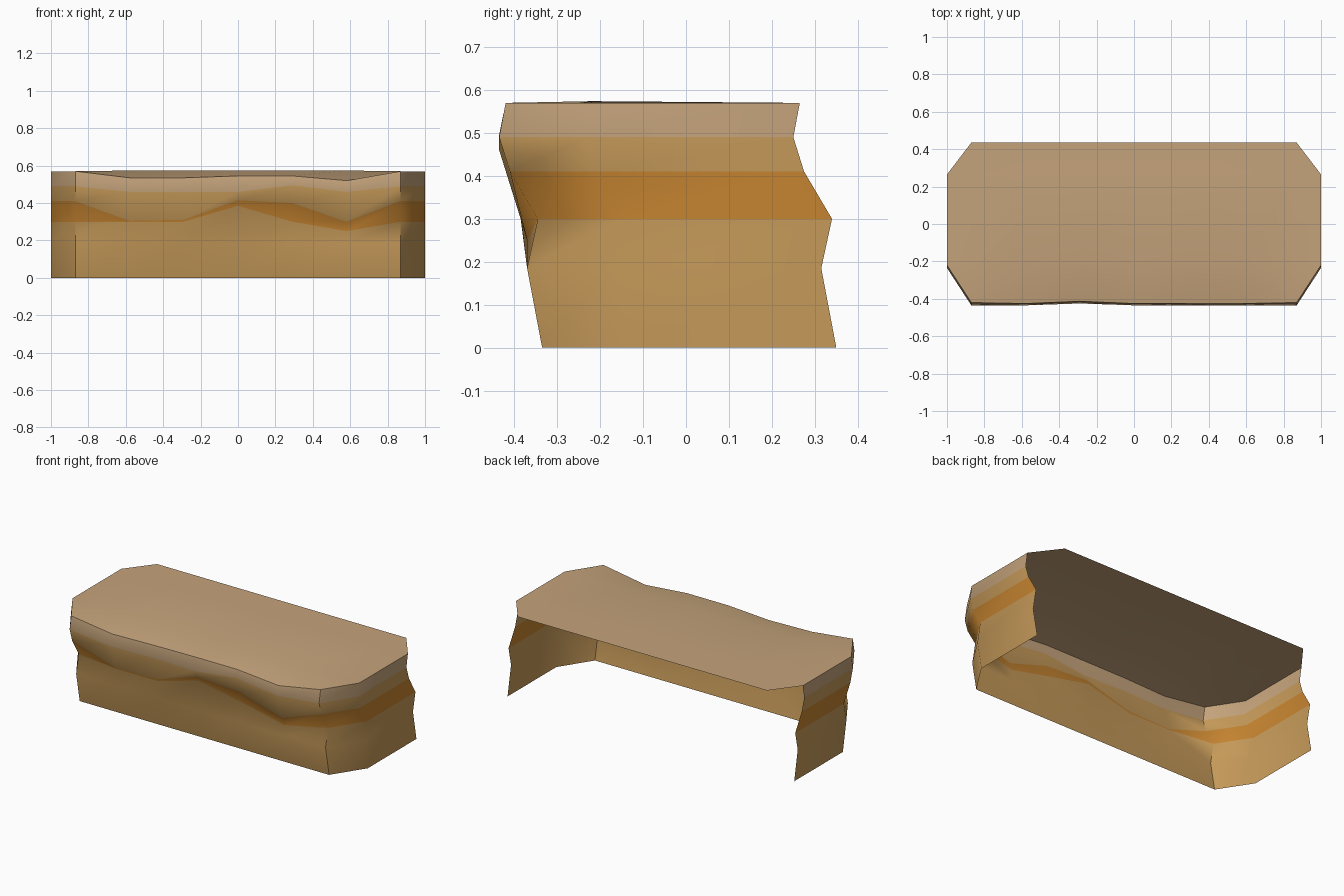
import bpy
import bmesh
import math

cube = bpy.data.objects.get("Cube")
if cube:
    bpy.data.objects.remove(cube, do_unlink=True)


def make_material(name, color):
    mat = bpy.data.materials.new(name)
    mat.use_nodes = True
    rgba = (*color, 1)
    mat.diffuse_color = rgba
    mat.node_tree.nodes["Principled BSDF"].inputs["Base Color"].default_value = rgba
    return mat


sand = make_material("pale sand", (.56, .37, .2))
gold = make_material("golden rock", (.56, .32, .1))
orange = make_material("orange rock", (.56, .23, .03))


def finish(name, bm, materials):
    """Turn a bmesh into a smooth object that keeps its hard edges."""
    mesh = bpy.data.meshes.new(name)
    bm.to_mesh(mesh)
    bm.free()
    for mat in materials:
        mesh.materials.append(mat)
    obj = bpy.data.objects.new(name, mesh)
    bpy.context.collection.objects.link(obj)
    bpy.ops.object.select_all(action='DESELECT')
    obj.select_set(True)
    bpy.context.view_layer.objects.active = obj
    bpy.ops.object.shade_smooth_by_angle(angle=math.radians(50))
    return obj


# Plan of the block: front corner, side and back corner positions
corner_x, side_x = .87, 1
side_front, side_back, back_y = -.22, .265, .435
top_z = .57
step = corner_x / 3

# Cliff profiles as (y, z), from the crest down; all share the same foot
foot = [(-.37, .185), (-.335, 0)]
corner = [(-.42, top_z), (-.435, .49), (-.41, .41), (-.345, .3)]
front = [
    corner,
    [(-.425, .535), (-.435, .46), (-.386, .305), (-.385, .3)],
    [(-.413, .535), (-.425, .46), (-.386, .31), (-.385, .3)],
    [(-.425, .545), (-.435, .46), (-.41, .415), (-.395, .385)],
    [(-.425, .545), (-.435, .495), (-.41, .4), (-.35, .3)],
    [(-.425, .52), (-.435, .46), (-.385, .3), (-.37, .25)],
    corner,
]


def column(x, profile, shift=0):
    return [(x, y + shift, z) for y, z in profile + foot]


# Cliff wall: front columns, with the corner profile slid back along each side
crest_y = corner[0][0]
columns = [column((i - 3) * step, profile) for i, profile in enumerate(front)]
for y in (side_front, side_back):
    columns.insert(0, column(-side_x, corner, y - crest_y))
    columns.append(column(side_x, corner, y - crest_y))

bm = bmesh.new()
grid = [[bm.verts.new(co) for co in col] for col in columns]
band_material = [0, 1, 2, 1, 1]
for left, right in zip(grid, grid[1:]):
    for row, index in enumerate(band_material):
        face = bm.faces.new((left[row + 1], right[row + 1], right[row], left[row]))
        face.material_index = index
finish("cliff_wall", bm, [sand, gold, orange])

# Plateau: rows from the crest to the back, with clipped corners
bm = bmesh.new()
inner_x = [(i - 3) * step for i in range(len(front))]
wide_x = [-side_x, *inner_x, side_x]


def row(xs, y, bulge=0):
    return [bm.verts.new((x, y, top_z + (bulge if abs(x) < corner_x - .01 else 0)))
            for x in xs]


crest = [bm.verts.new((x, *profile[0])) for x, profile in zip(inner_x, front)]
middle = row(wide_x, side_front, .004)
rear = row(wide_x, side_back)
back = row(inner_x, back_y)


def bridge(near, far):
    for i in range(len(near) - 1):
        bm.faces.new((near[i], near[i + 1], far[i + 1], far[i]))


bridge(crest, middle[1:-1])
bridge(middle, rear)
bridge(rear[1:-1], back)
bm.faces.new((middle[0], crest[0], middle[1]))
bm.faces.new((crest[-1], middle[-1], middle[-2]))
bm.faces.new((rear[0], rear[1], back[0]))
bm.faces.new((rear[-2], rear[-1], back[-1]))
finish("plateau_top", bm, [sand])
